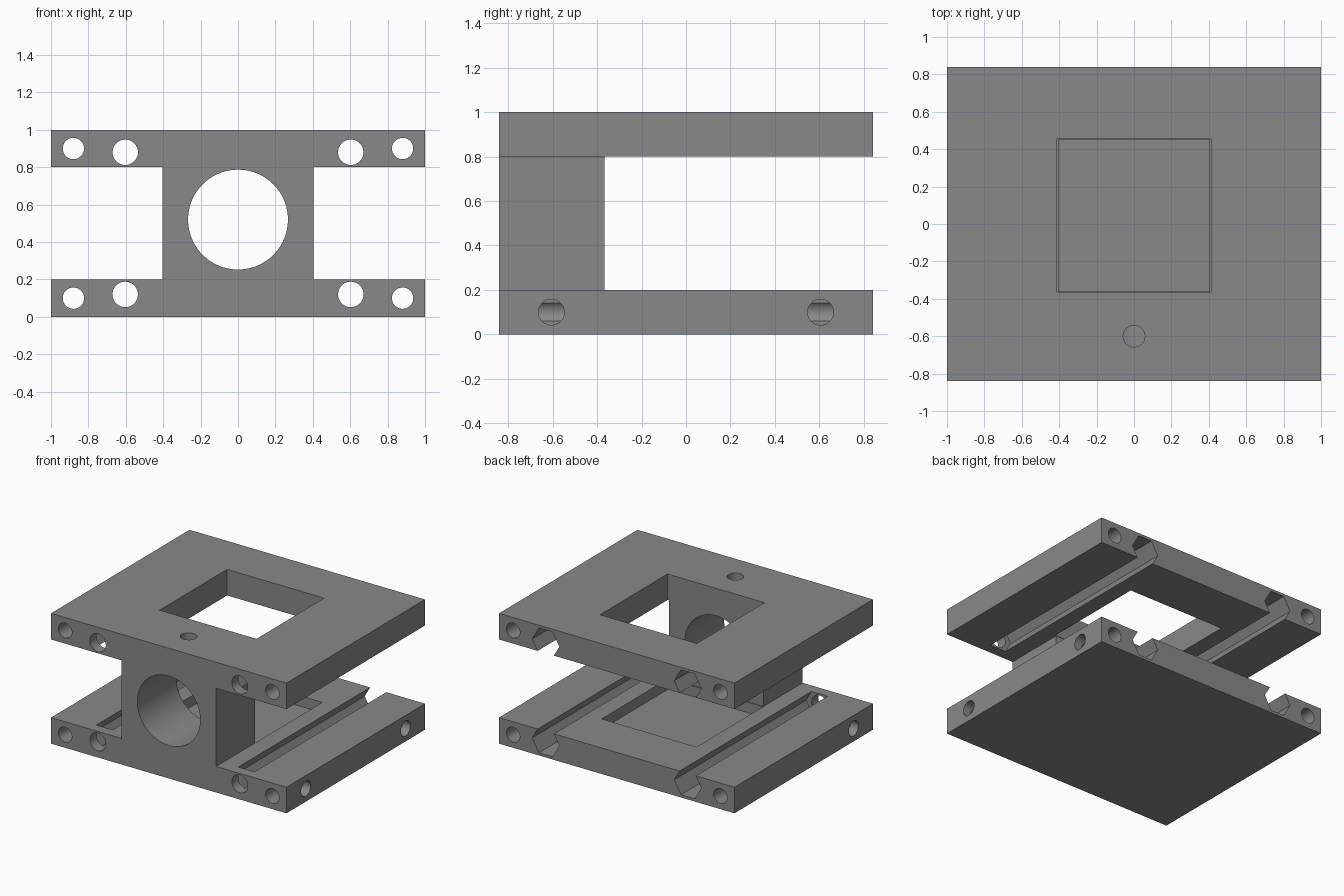
import bpy, bmesh, math
from mathutils import Matrix, Vector

if "Cube" in bpy.data.objects:
    bpy.data.objects.remove(bpy.data.objects["Cube"])

grey = bpy.data.materials.new("machined grey")
grey.diffuse_color = (0.25, 0.25, 0.25, 1)
grey.use_nodes = True
grey.node_tree.nodes["Principled BSDF"].inputs["Base Color"].default_value = grey.diffuse_color


def add_object(name, bm):
    bmesh.ops.recalc_face_normals(bm, faces=bm.faces)
    mesh = bpy.data.meshes.new(name)
    bm.to_mesh(mesh)
    bm.free()
    mesh.materials.append(grey)
    obj = bpy.data.objects.new(name, mesh)
    bpy.context.collection.objects.link(obj)
    return obj


def box(name, lo, hi):
    lo, hi = Vector(lo), Vector(hi)
    bm = bmesh.new()
    bmesh.ops.create_cube(bm, size=1, matrix=Matrix.Translation((lo + hi) / 2)
                          @ Matrix.Diagonal((*(hi - lo), 1)))
    return add_object(name, bm)


def prism(name, start, end, radius, sides=48):
    """Straight bar with a regular cross-section between two points."""
    start, end = Vector(start), Vector(end)
    axis = end - start
    turn = Vector((0, 0, 1)).rotation_difference(axis).to_matrix().to_4x4()
    bm = bmesh.new()
    bmesh.ops.create_cone(bm, cap_ends=True, segments=sides, radius1=radius,
                          radius2=radius, depth=axis.length,
                          matrix=Matrix.Translation((start + end) / 2) @ turn)
    return add_object(name, bm)


def combine(body, tool, operation):
    mod = body.modifiers.new(operation, 'BOOLEAN')
    mod.operation, mod.solver, mod.object = operation, 'EXACT', tool
    bpy.context.view_layer.objects.active = body
    bpy.ops.object.modifier_apply(modifier=mod.name)
    bpy.data.objects.remove(tool)


W, D = 1.0, 0.84   # half width and half depth

# Two plates joined by the front web
body = box("bracket_body", (-W, -D, 0), (W, D, 0.2))
combine(body, box("web", (-0.403, -D, 0.1), (0.403, -0.367, 0.9)), 'UNION')
combine(body, box("top_plate", (-W, -D, 0.8), (W, D, 1)), 'UNION')

cutters = [
    # Main bore and its set-screw hole
    prism("bore", (0, -0.9, 0.52), (0, -0.3, 0.52), 0.267, 96),
    prism("set_screw_hole", (0, -0.6, 0.7), (0, -0.6, 1.1), 0.058),
    # Square window in the top plate, matching pocket in the bottom one
    box("window", (-0.412, -0.364, 0.7), (0.412, 0.456, 1.1)),
    box("pocket", (-0.403, -0.36, 0.12), (0.403, 0.448, 0.3)),
]
for s in (-1, 1):
    for z_rod, z_nut in ((0.1, 0.12), (0.9, 0.88)):
        # Long rod hole, front bolt hole and hexagonal nut slot
        cutters.append(prism("rod_hole", (s * 0.88, -0.9, z_rod),
                             (s * 0.88, 0.9, z_rod), 0.057))
        cutters.append(prism("bolt_hole", (s * 0.603, -0.9, z_nut),
                             (s * 0.603, -0.7, z_nut), 0.068))
        slot = prism("nut_slot", (0, 0, -0.83), (0, 0, 0.83), 0.115, 6)
        # Flats face up and down, corners point sideways
        corner = slot.data.vertices[0].co
        spin = -math.atan2(corner.y, corner.x)
        slot.data.transform(Matrix.Translation((s * 0.603, 0.07, z_nut))
                            @ Matrix.Rotation(math.pi / 2, 4, 'X')
                            @ Matrix.Rotation(spin, 4, 'Z'))
        cutters.append(slot)

# Blind side holes in the bottom plate
for s, y in ((1, -0.605), (1, 0.605), (-1, -0.605)):
    cutters.append(prism("side_hole", (s * 0.84, y, 0.1), (s * 1.1, y, 0.1), 0.058))

for cutter in cutters:
    combine(body, cutter, 'DIFFERENCE')

# Smooth bores, crisp edges
bpy.ops.object.select_all(action='DESELECT')
body.select_set(True)
bpy.context.view_layer.objects.active = body
bpy.ops.object.shade_smooth_by_angle(angle=math.radians(30))
